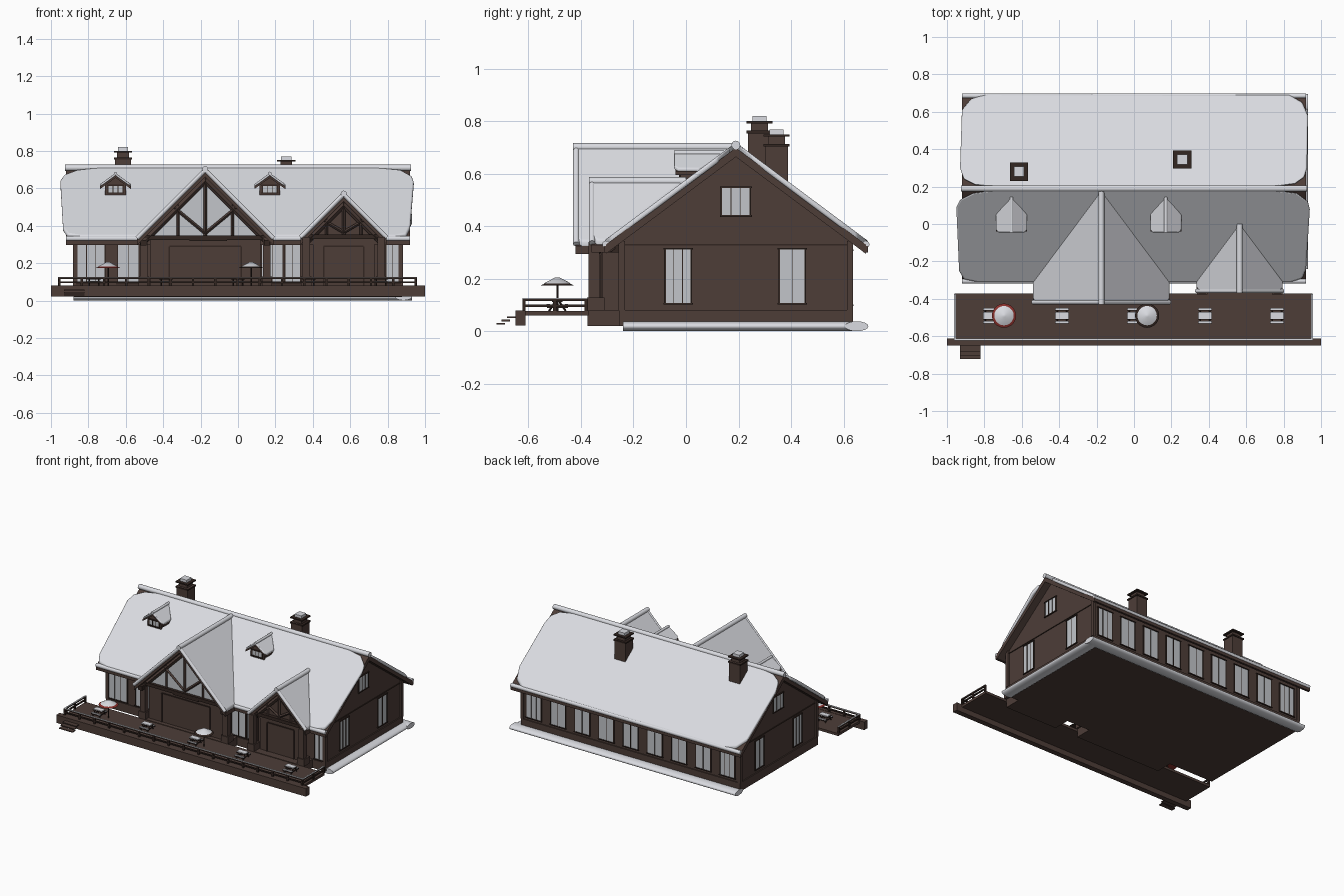
import bpy, bmesh, math
from mathutils import Vector

if "Cube" in bpy.data.objects:
    bpy.data.objects.remove(bpy.data.objects["Cube"])


def material(name, rgb):
    m = bpy.data.materials.new(name)
    m.diffuse_color = (*rgb, 1)
    m.use_nodes = True
    m.node_tree.nodes["Principled BSDF"].inputs["Base Color"].default_value = m.diffuse_color
    return m


SNOW = material("snow", (0.70, 0.71, 0.75))
WALL = material("brown_wood", (0.075, 0.047, 0.039))
TRIM = material("dark_wood", (0.032, 0.019, 0.015))
GLASS = material("pale_glass", (0.54, 0.56, 0.59))
RED = material("red_fabric", (0.25, 0.03, 0.025))


def finish(name, bm, mat, smooth=False, bevel=0):
    bmesh.ops.recalc_face_normals(bm, faces=bm.faces)
    me = bpy.data.meshes.new(name)
    bm.to_mesh(me)
    bm.free()
    ob = bpy.data.objects.new(name, me)
    bpy.context.collection.objects.link(ob)
    me.materials.append(mat)
    if bevel:
        b = ob.modifiers.new("soft_edge", 'BEVEL')
        b.width, b.segments = bevel, 3
    if smooth:
        bpy.ops.object.select_all(action='DESELECT')
        ob.select_set(True)
        bpy.context.view_layer.objects.active = ob
        bpy.ops.object.shade_smooth_by_angle(angle=math.radians(40))
    return ob


def loft(name, bottom, top, mat, smooth=False, bevel=0):
    """Solid between two matching outlines."""
    bm = bmesh.new()
    a = [bm.verts.new(p) for p in bottom]
    b = [bm.verts.new(p) for p in top]
    bm.faces.new(a)
    bm.faces.new(b)
    n = len(a)
    for i in range(n):
        bm.faces.new((a[i], a[(i + 1) % n], b[(i + 1) % n], b[i]))
    return finish(name, bm, mat, smooth, bevel)


def box(name, x0, x1, y0, y1, z0, z1, mat):
    pts = [(x0, y0), (x1, y0), (x1, y1), (x0, y1)]
    return loft(name, [(*p, z0) for p in pts], [(*p, z1) for p in pts], mat)


def sheet(name, pts, height, lift, thick, mat, bevel=0):
    """Plan outline raised onto a sloping plane."""
    top = [(x, y, height(x, y) + lift) for x, y in pts]
    return loft(name, [(x, y, z - thick) for x, y, z in top], top, mat, bevel > 0, bevel)


def tube(name, p, q, r, mat, sides=12, r2=None):
    p, q = Vector(p), Vector(q)
    d = q - p
    bm = bmesh.new()
    bmesh.ops.create_cone(bm, cap_ends=True, segments=sides, radius1=r,
                          radius2=r if r2 is None else r2, depth=d.length)
    bmesh.ops.transform(bm, matrix=d.to_track_quat('Z', 'Y').to_matrix().to_4x4(), verts=bm.verts)
    bmesh.ops.translate(bm, vec=(p + q) / 2, verts=bm.verts)
    return finish(name, bm, mat, sides > 4)


def window(axis, face, s, a, b, z0, z1, panes=2, f=0.006):
    """Glazed window on a wall; s is the outward direction."""
    def part(name, u0, u1, w0, w1, d, mat):
        n0, n1 = sorted((face - s * 0.004, face + s * d))
        if axis == 'x':
            box(name, n0, n1, u0, u1, w0, w1, mat)
        else:
            box(name, u0, u1, n0, n1, w0, w1, mat)
    part("window_glass", a, b, z0, z1, 0.003, GLASS)
    for i in range(panes + 1):
        u = a + (b - a) * i / panes
        w = f / 2 if i in (0, panes) else f / 4
        part("window_upright", u - w, u + w, z0, z1, 0.006, TRIM)
    for z in (z0, z1):
        part("window_rail", a - f, b + f, z - f / 2, z + f / 2, 0.008, TRIM)


def main_h(x, y):
    return 0.70 - 0.745 * abs(y - 0.19)


# Main house body
body = [(-0.25, 0.02), (0.63, 0.02), (0.63, 0.35), (0.19, 0.675), (-0.25, 0.35)]
loft("house_body", [(-0.87, y, z) for y, z in body], [(0.87, y, z) for y, z in body], WALL)
box("plinth", -0.878, 0.878, -0.255, 0.637, 0.02, 0.082, WALL)

# End wall windows, trim and roof beam ends
for s in (-1, 1):
    f = s * 0.87
    window('x', f, s, -0.08, 0.02, 0.105, 0.315, 3)
    window('x', f, s, 0.355, 0.455, 0.105, 0.315, 2)
    window('x', f, s, 0.135, 0.245, 0.44, 0.55, 3)
    box("wall_band", f - 0.005, f + 0.005, -0.25, 0.63, 0.327, 0.333, TRIM)
    for y in (-0.245, 0.625):
        box("corner_post", f - 0.012, f + 0.012, y - 0.012, y + 0.012, 0.08, 0.345, WALL)

# Back and front windows
for i in range(9):
    c = -0.775 + i * 0.194
    window('y', 0.63, 1, c - 0.06, c + 0.06, 0.10, 0.31, 3 if i in (0, 8) else 2)
for a, b, n in ((-0.86, -0.71, 3), (-0.645, -0.53, 2), (0.125, 0.24, 2), (0.25, 0.335, 2), (0.79, 0.865, 2)):
    window('y', -0.25, -1, a, b, 0.09, 0.315, n)

# Main roof boards and snow
for y_eave in (-0.305, 0.685):
    sheet("roof_boards", [(-0.92, 0.19), (0.92, 0.19), (0.92, y_eave), (-0.92, y_eave)],
          main_h, 0, 0.035, WALL)
    tube("eave_snow_roll", (-0.92, y_eave, 0.332), (0.92, y_eave, 0.332), 0.014, SNOW)
    box("eave_board", -0.92, 0.92, y_eave - 0.008, y_eave + 0.008, 0.30, 0.325, WALL)
sheet("front_roof_snow", [(-0.95, 0.09), (-0.93, 0.13), (-0.86, 0.165), (-0.75, 0.18), (0.75, 0.18),
      (0.87, 0.165), (0.93, 0.12), (0.94, 0.08), (0.92, -0.24), (0.90, -0.29), (0.84, -0.31),
      (-0.84, -0.31), (-0.91, -0.295), (-0.935, -0.25)], main_h, 0.02, 0.026, SNOW, 0.008)
sheet("back_roof_snow", [(-0.93, 0.30), (-0.91, 0.24), (-0.85, 0.21), (-0.75, 0.20), (0.75, 0.20),
      (0.86, 0.215), (0.91, 0.25), (0.925, 0.30), (0.93, 0.58), (0.90, 0.65), (0.83, 0.69),
      (-0.78, 0.695), (-0.87, 0.67), (-0.92, 0.61)], main_h, 0.02, 0.026, SNOW, 0.008)
tube("ridge_snow_roll", (-0.925, 0.19, 0.71), (0.925, 0.19, 0.71), 0.017, SNOW)


def front_gable(cx, top, half, y_front, y_back, y_wall, wall_half, glazed):
    def h(x, y):
        return top - abs(x - cx)
    eave = top - half
    # Gable body and plinth
    prof = [(-wall_half, 0.02), (wall_half, 0.02), (wall_half, top - wall_half - 0.03),
            (0, top - 0.03), (-wall_half, top - wall_half - 0.03)]
    loft("gable_body", [(cx + x, y_wall, z) for x, z in prof],
         [(cx + x, -0.15, z) for x, z in prof], WALL)
    box("gable_plinth", cx - half + 0.02, cx + half - 0.02, -0.375, -0.24, 0.02, 0.082, WALL)
    beam_z = eave + 0.015
    if glazed:
        w = top - beam_z - 0.06
        tri = [(-w, beam_z), (w, beam_z), (0, beam_z + w)]
        loft("gable_glass", [(cx + x, y_wall + 0.004, z) for x, z in tri],
             [(cx + x, y_wall - 0.005, z) for x, z in tri], GLASS)
    # Timber truss
    yb = y_wall - 0.014
    reach = half * 0.40
    tube("king_post", (cx, yb, beam_z), (cx, yb, top - 0.03), 0.010, WALL, 4)
    for s in (-1, 1):
        tube("truss_upright", (cx + s * reach, yb, beam_z), (cx + s * reach, yb, top - reach - 0.03), 0.008, WALL, 4)
        tube("truss_brace", (cx, yb, beam_z + 0.02),
             (cx + s * half * 0.45, yb, top - half * 0.45 - 0.03), 0.009, WALL, 4)
        tube("truss_rafter", (cx + s * half * 0.9, yb, top - half * 0.9 - 0.05), (cx, yb, top - 0.05), 0.014, WALL, 4)
        # Roof slope, bargeboard and snow
        e, m = cx + s * half, cx + s * (half - 0.025)
        valley = -0.29
        sheet("gable_roof_boards", [(cx, y_front + 0.01), (e, y_front + 0.01), (e, valley), (cx, y_back)],
              h, 0, 0.03, WALL)
        sheet("gable_snow", [(cx, y_front), (m, y_front), (e, y_front + 0.03), (e, valley - 0.015), (cx, y_back)],
              h, 0.02, 0.024, SNOW, 0.007)
        tube("rake_snow_roll", (e, y_front + 0.012, eave + 0.008), (cx, y_front + 0.012, top + 0.008), 0.012, SNOW)
        # Porch post on a pedestal
        px = cx + s * (wall_half + 0.035)
        box("porch_post", px - 0.02, px + 0.02, -0.372, -0.33, 0.08, eave + 0.01, WALL)
        box("post_pedestal", px - 0.028, px + 0.028, -0.378, -0.31, 0.08, 0.13, WALL)
        box("porch_side_beam", px - 0.015, px + 0.015, y_front + 0.03, -0.24, eave - 0.03, eave, TRIM)
        box("door_frame", cx + s * wall_half * 0.65 - 0.004, cx + s * wall_half * 0.65 + 0.004,
            y_wall - 0.006, y_wall, 0.08, 0.29, TRIM)
    box("tie_beam", cx - half + 0.03, cx + half - 0.03, yb - 0.012, y_wall, beam_z - 0.015, beam_z + 0.008, TRIM)
    box("door_head", cx - wall_half * 0.65, cx + wall_half * 0.65, y_wall - 0.006, y_wall, 0.286, 0.294, TRIM)
    tube("gable_ridge_roll", (cx, y_front, top + 0.012), (cx, y_back, top + 0.012), 0.016, SNOW)


front_gable(-0.175, 0.69, 0.365, -0.43, 0.18, -0.345, 0.295, True)
front_gable(0.565, 0.56, 0.23, -0.37, 0.0, -0.32, 0.165, False)
box("name_board", -0.26, -0.06, -0.372, -0.362, 0.318, 0.345, TRIM)

# Dormers
for cx in (-0.655, 0.17):
    prof = [(-0.055, 0.54), (0.055, 0.54), (0.055, 0.625), (0, 0.67), (-0.055, 0.625)]
    loft("dormer_body", [(cx + x, -0.02, z) for x, z in prof], [(cx + x, 0.10, z) for x, z in prof], WALL)
    window('y', -0.02, -1, cx - 0.04, cx + 0.04, 0.575, 0.617, 3)
    for s in (-1, 1):
        def dh(x, y):
            return 0.67 - 0.72 * abs(x - cx)
        e = cx + s * 0.083
        plan = [(cx, -0.04), (e, -0.04), (e, 0.05), (cx, 0.13)]
        sheet("dormer_roof", plan, dh, 0.0, 0.014, WALL)
        sheet("dormer_snow", [(cx, -0.045), (cx + s * 0.07, -0.045), (e, -0.03), (e, 0.05), (cx, 0.145)],
              dh, 0.012, 0.014, SNOW, 0.004)
    tube("dormer_ridge_roll", (cx, -0.045, 0.68), (cx, 0.145, 0.68), 0.009, SNOW)

# Chimneys
for cx, cy, t in ((-0.615, 0.28, 0.82), (0.258, 0.345, 0.77)):
    def block(name, r, z0, z1, mat):
        box(name, cx - r, cx + r, cy - r, cy + r, t + z0, t + z1, mat)
    block("chimney_stack", 0.043, -0.30, -0.055, WALL)
    block("chimney_collar", 0.049, -0.065, -0.055, TRIM)
    block("chimney_neck", 0.032, -0.055, -0.025, WALL)
    block("chimney_cap", 0.049, -0.027, -0.019, TRIM)
    block("chimney_snow", 0.027, -0.019, 0.0, SNOW)

# Terrace deck, front beam and steps
box("terrace_deck", -0.96, 0.955, -0.63, -0.372, 0.06, 0.078, WALL)
box("terrace_front_beam", -1, 1, -0.65, -0.612, 0.022, 0.08, WALL)
for i in range(3):
    y = -0.67 - i * 0.02
    box("step", -0.93, -0.82, y - 0.012, y + 0.02, 0.052 - i * 0.013, 0.058 - i * 0.013, WALL)

# Railing with snow on the handrail
for z in (0.098, 0.120):
    box("front_rail", -0.96, 0.955, -0.622, -0.612, z - 0.004, z + 0.004, TRIM)
    for x in (-0.957, 0.952):
        box("side_rail", x - 0.005, x + 0.005, -0.62, -0.375, z - 0.004, z + 0.004, TRIM)
box("front_rail_snow", -0.96, 0.955, -0.622, -0.611, 0.124, 0.127, SNOW)
for x in (-0.957, 0.952):
    box("side_rail_snow", x - 0.005, x + 0.005, -0.62, -0.375, 0.124, 0.127, SNOW)
    for y in (-0.5, -0.38):
        box("rail_post", x - 0.006, x + 0.006, y - 0.006, y + 0.006, 0.078, 0.124, TRIM)
for i in range(17):
    x = -0.955 + i * 0.119
    box("rail_post", x - 0.006, x + 0.006, -0.623, -0.611, 0.078, 0.124, TRIM)

# Picnic tables
for cx in (-0.77, -0.385, 0.0, 0.38, 0.765):
    for y, r, z in ((-0.49, 0.02, 0.118), (-0.525, 0.007, 0.1), (-0.455, 0.007, 0.1)):
        box("table_board", cx - 0.037, cx + 0.037, y - r, y + r, z - 0.006, z, TRIM)
        box("table_snow", cx - 0.035, cx + 0.035, y - r + 0.001, y + r - 0.001, z, z + 0.005, SNOW)
    for x in (cx - 0.026, cx + 0.026):
        box("table_crossbar", x - 0.003, x + 0.003, -0.53, -0.45, 0.09, 0.095, TRIM)
        for s in (-1, 1):
            tube("table_leg", (x, -0.49 + s * 0.032, 0.078), (x, -0.49 + s * 0.008, 0.113), 0.004, TRIM, 4)

# Parasols
for cx, mat in ((-0.695, RED), (0.07, TRIM)):
    tube("parasol_pole", (cx, -0.49, 0.078), (cx, -0.49, 0.19), 0.004, TRIM, 8)
    tube("parasol_canopy", (cx, -0.49, 0.175), (cx, -0.49, 0.20), 0.065, mat, 20, 0.006)
    tube("parasol_snow", (cx, -0.49, 0.183), (cx, -0.49, 0.206), 0.052, SNOW, 20, 0.008)

# Snow banks along the back and right walls
for name, p, q in (("back_snow_bank", (-0.88, 0.65), (0.93, 0.65)), ("right_snow_bank", (0.885, -0.24), (0.885, 0.66))):
    bank = tube(name, (*p, 0), (*q, 0), 0.045, SNOW, 16)
    for v in bank.data.vertices:
        v.co.z = v.co.z * 0.42 + 0.02
